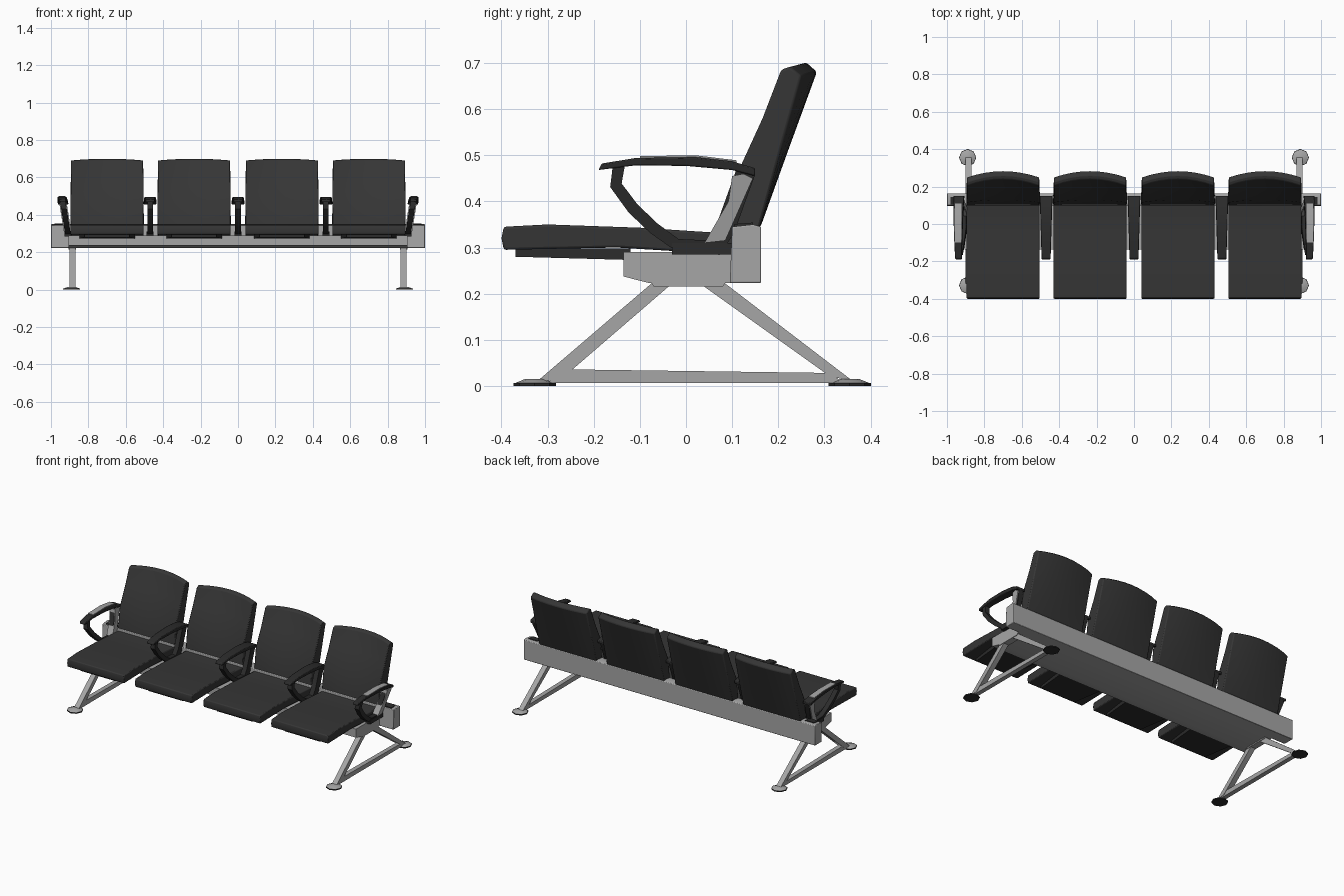
import bpy, bmesh, math
from mathutils import Vector

if "Cube" in bpy.data.objects:
    bpy.data.objects.remove(bpy.data.objects["Cube"])


def material(name, value):
    m = bpy.data.materials.new(name)
    m.use_nodes = True
    colour = (value, value, value, 1)
    m.diffuse_color = colour
    m.node_tree.nodes["Principled BSDF"].inputs["Base Color"].default_value = colour
    return m


BLACK = material("black upholstery", 0.036)
DARK = material("dark plastic", 0.025)
GREY = material("silver grey metal", 0.38)


def finish(bm, name, mat, bevel=0.0):
    bmesh.ops.recalc_face_normals(bm, faces=bm.faces)
    mesh = bpy.data.meshes.new(name)
    bm.to_mesh(mesh)
    bm.free()
    ob = bpy.data.objects.new(name, mesh)
    bpy.context.collection.objects.link(ob)
    mesh.materials.append(mat)
    if bevel:
        mod = ob.modifiers.new("soft edges", "BEVEL")
        mod.width = bevel
        mod.segments = 2
        mod.limit_method = "ANGLE"
        mod.angle_limit = math.radians(40)
    bpy.ops.object.select_all(action="DESELECT")
    ob.select_set(True)
    bpy.context.view_layer.objects.active = ob
    bpy.ops.object.shade_smooth_by_angle(angle=math.radians(35))
    return ob


def prism(name, profile, x, half, mat, bevel=0.0, steps=1, shape=None):
    """Side profile (y, z) swept along x; shape(u, y, z) bends it, u from -1 to 1."""
    bm = bmesh.new()
    rings = []
    for i in range(steps + 1):
        u = 2 * i / steps - 1
        ring = []
        for y, z in profile:
            p = shape(u, y, z) if shape else (u * half, y, z)
            ring.append(bm.verts.new((x + p[0], p[1], p[2])))
        rings.append(ring)
    n = len(profile)
    for a, b in zip(rings, rings[1:]):
        for k in range(n):
            bm.faces.new((a[k], a[(k + 1) % n], b[(k + 1) % n], b[k]))
    bm.faces.new(rings[0])
    bm.faces.new(rings[-1])
    return finish(bm, name, mat, bevel)


def strip(path, width):
    """Outline of a flat bar that follows a side path."""
    pts = [Vector(p) for p in path]
    left, right = [], []
    for i, p in enumerate(pts):
        d = (pts[min(i + 1, len(pts) - 1)] - pts[max(i - 1, 0)]).normalized()
        n = Vector((-d.y, d.x)) * width / 2
        left.append(tuple(p + n))
        right.append(tuple(p - n))
    return left + right[::-1]


# Seats and backs
SEAT = [(-0.395, 0.295), (-0.40, 0.32), (-0.395, 0.345), (-0.30, 0.35), (-0.10, 0.343),
        (0.10, 0.33), (0.14, 0.34), (0.16, 0.345), (0.10, 0.293), (0.06, 0.287), (-0.15, 0.30)]
BACK = [(0.10, 0.325), (0.115, 0.47), (0.165, 0.58), (0.205, 0.685), (0.225, 0.692),
        (0.25, 0.672), (0.205, 0.51), (0.16, 0.345)]
TRAY = [(-0.37, 0.298), (-0.37, 0.28), (-0.12, 0.273), (-0.12, 0.298)]


def back_shape(u, y, z):
    t = (z - 0.325) / 0.36
    bow = 1 - u * u
    return u * (0.197 - 0.004 * t), y + 0.035 * t * bow, z + 0.009 * t * bow


def tray_shape(u, y, z):
    return u * (0.12 + 0.12 * (y + 0.37)), y, z


for number, x in enumerate((-0.70, -0.235, 0.235, 0.70), 1):
    prism(f"seat_{number}", SEAT, x, 0.195, BLACK, 0.006)
    prism(f"seat_back_{number}", BACK, x, 0.195, BLACK, 0.005, 8, back_shape)
    prism(f"seat_tray_{number}", TRAY, x, 0.15, DARK, shape=tray_shape)

# Beam: wide front plate and full length rear rail
prism("beam_plate", [(-0.135, 0.29), (-0.135, 0.237), (-0.08, 0.223), (0.10, 0.223),
                     (0.10, 0.29)], 0, 0.905, GREY)
prism("rear_rail", [(0.095, 0.223), (0.163, 0.223), (0.163, 0.345), (0.145, 0.35),
                    (0.10, 0.345)], 0, 1.0, GREY, 0.003)

# Armrests, the outer pair leaning outwards
PAD = [(-0.19, 0.468), (-0.183, 0.482), (-0.11, 0.494), (0.02, 0.496), (0.10, 0.487),
       (0.15, 0.472), (0.15, 0.455), (0.10, 0.468), (0, 0.477), (-0.11, 0.478)]
LOOP = strip([(-0.145, 0.482), (-0.152, 0.435), (-0.115, 0.385), (-0.07, 0.342),
              (-0.02, 0.306), (0.06, 0.302)], 0.026)
UPRIGHT = strip([(0.055, 0.295), (0.085, 0.34), (0.13, 0.465)], 0.042)
COVER = [(0.04, 0.31), (0.085, 0.315), (0.145, 0.45), (0.125, 0.46), (0.10, 0.455), (0.092, 0.40)]
INLAY = [(-0.10, 0.493), (0.02, 0.495), (0.11, 0.484), (0.11, 0.489), (0.02, 0.500), (-0.10, 0.498)]


def leaning(side, half, taper=0.0):
    def shape(u, y, z):
        lean = side * 0.16 * (z - 0.49)
        return u * (half + taper * (y + 0.02)) + lean, y, z
    return shape


for number, x in enumerate((-0.94, -0.47, 0, 0.47, 0.94), 1):
    side = 0 if abs(x) < 0.9 else math.copysign(1, x)
    width = 0.023 if side else 0.029
    prism(f"arm_pad_{number}", PAD, x, width, DARK, 0.003, shape=leaning(side, width, 0.03))
    prism(f"arm_loop_{number}", LOOP, x, 0.015, DARK, shape=leaning(side, 0.015))
    prism(f"arm_upright_{number}", UPRIGHT, x, 0.015, DARK, shape=leaning(side, 0.015))
    prism(f"arm_mount_{number}", [(-0.03, 0.285), (0.12, 0.285), (0.12, 0.31), (-0.03, 0.31)],
          x - side * 0.03, 0.018, DARK)
    if side:
        prism(f"arm_cover_{number}", COVER, x, 0.02, GREY, shape=leaning(side, 0.02))
        prism(f"arm_inlay_{number}", INLAY, x, 0.018, GREY, shape=leaning(side, 0.018))
        prism(f"rail_end_pad_{number}", [(0.105, 0.345), (0.145, 0.35), (0.145, 0.354),
                                         (0.105, 0.351)], side * 0.95, 0.03, DARK)


# Feet: a thin black pad under a grey sloping cap
def foot(name, x, y):
    for part, mat, r1, r2, z, depth in (("pad", DARK, 0.046, 0.046, 0.003, 0.006),
                                        ("cap", GREY, 0.044, 0.022, 0.010, 0.009)):
        bm = bmesh.new()
        bmesh.ops.create_cone(bm, cap_ends=True, segments=8, radius1=r1, radius2=r2, depth=depth)
        bmesh.ops.translate(bm, verts=bm.verts, vec=(x, y, z))
        finish(bm, f"{name}_{part}", mat)


# Triangular leg frames at both ends
for side, x in (("right", -0.885), ("left", 0.885)):
    prism(f"{side}_front_leg", [(-0.325, 0.008), (-0.27, 0.015), (-0.03, 0.222), (-0.075, 0.222)],
          x, 0.016, GREY)
    prism(f"{side}_rear_leg", [(0.365, 0.008), (0.31, 0.022), (0.03, 0.222), (0.085, 0.222)],
          x, 0.016, GREY)
    prism(f"{side}_floor_bar", [(-0.30, 0.006), (0.34, 0.006), (0.315, 0.028), (-0.27, 0.036)],
          x, 0.014, GREY)
    prism(f"{side}_leg_bracket", [(-0.07, 0.216), (0.08, 0.216), (0.09, 0.23), (-0.08, 0.23)],
          x, 0.02, GREY)
    foot(f"{side}_front_foot", x * 1.005, -0.328)
    foot(f"{side}_rear_foot", x * 1.005, 0.355)
